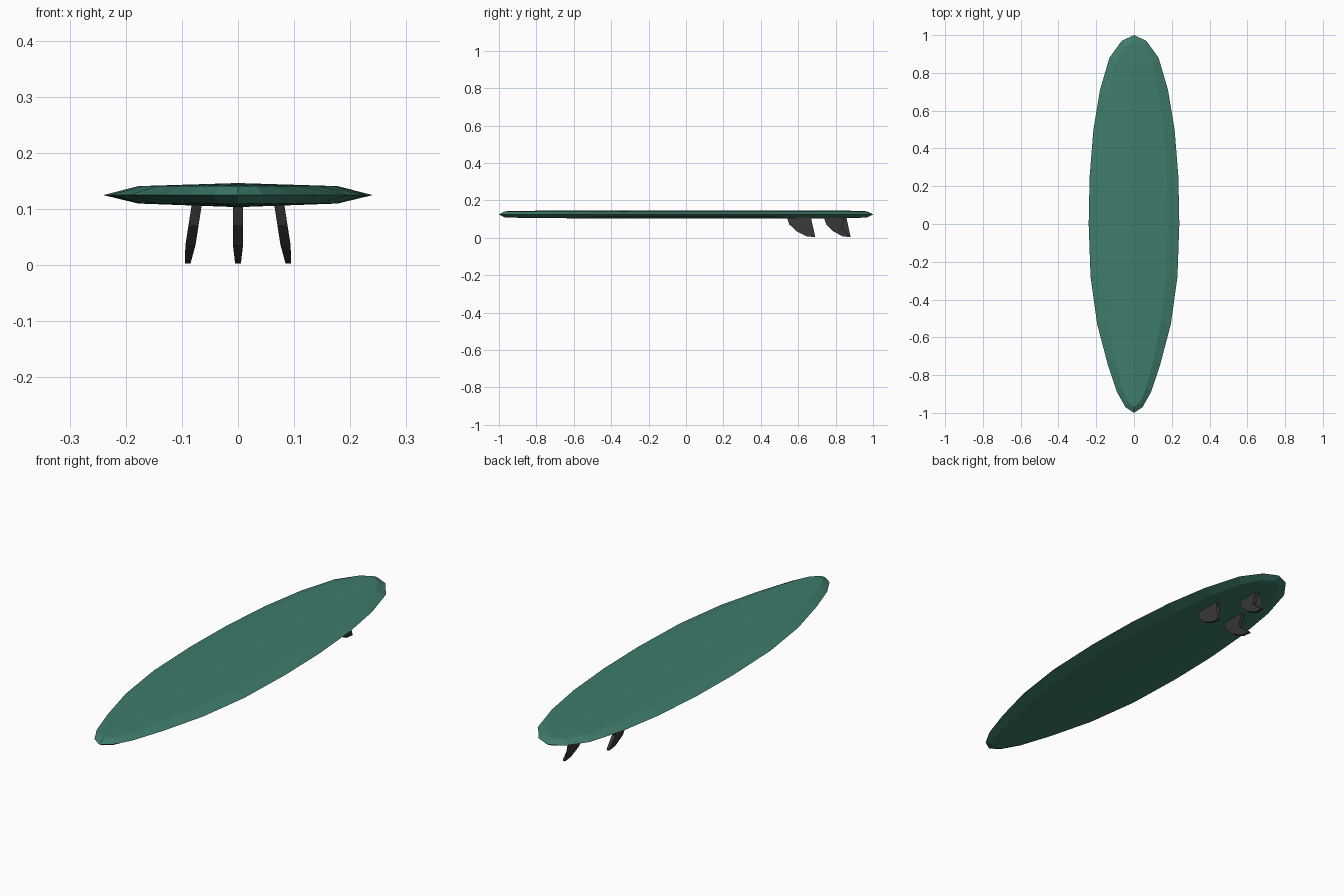
import bpy, bmesh
from mathutils import Vector

if "Cube" in bpy.data.objects:
    bpy.data.objects.remove(bpy.data.objects["Cube"], do_unlink=True)


def material(name, rgb):
    mat = bpy.data.materials.new(name)
    mat.use_nodes = True
    mat.diffuse_color = (*rgb, 1)
    bsdf = next(n for n in mat.node_tree.nodes if n.type == 'BSDF_PRINCIPLED')
    bsdf.inputs["Base Color"].default_value = (*rgb, 1)
    return mat


def finish(bm, name, mat):
    bmesh.ops.remove_doubles(bm, verts=bm.verts, dist=0.0005)
    bmesh.ops.recalc_face_normals(bm, faces=bm.faces)
    mesh = bpy.data.meshes.new(name)
    bm.to_mesh(mesh)
    bm.free()
    mesh.materials.append(mat)
    obj = bpy.data.objects.new(name, mesh)
    bpy.context.collection.objects.link(obj)
    return obj


green = material("sea_green", (0.048, 0.2, 0.15))
charcoal = material("charcoal", (0.038, 0.038, 0.038))

# Board: half outline (half width, y), from nose to tail
OUTLINE = [(0, -1), (0.045, -0.97), (0.09, -0.89), (0.14, -0.74),
           (0.195, -0.53), (0.23, -0.28), (0.24, 0), (0.235, 0.25),
           (0.215, 0.5), (0.18, 0.71), (0.13, 0.88), (0.065, 0.97), (0, 1)]
EDGE_Z = 0.125


def section(w, y):
    """Closed cross-section: pointed rails, bevelled shoulders, crowned spine."""
    crown = 0.016 + 0.0055 * min(1, w / 0.18)
    inner, iy = w * 0.74, y * 0.97
    return [(-w, y, EDGE_Z), (-inner, iy, EDGE_Z + 0.016),
            (0, iy, EDGE_Z + crown), (inner, iy, EDGE_Z + 0.016),
            (w, y, EDGE_Z), (inner, iy, EDGE_Z - 0.015),
            (0, iy, EDGE_Z - crown), (-inner, iy, EDGE_Z - 0.015)]


bm = bmesh.new()
rings = [[bm.verts.new(p) for p in section(w, y)] for w, y in OUTLINE]
for a, b in zip(rings, rings[1:]):
    for i in range(len(a)):
        j = (i + 1) % len(a)
        bm.faces.new((a[i], a[j], b[j], b[i]))
bmesh.ops.dissolve_degenerate(bm, dist=0.0005, edges=bm.edges)
finish(bm, "board", green)

# Fins: swept profile (y along root, z), thinner towards the tip
FIN = [(0, 0.116), (0.015, 0.072), (0.052, 0.036), (0.108, 0.008),
       (0.153, 0.003), (0.153, 0.009), (0.1, 0.052), (0.129, 0.116)]


def fin(name, x, y, length, tilt):
    bm = bmesh.new()
    sides = []
    for s in (-1, 1):
        side = []
        for py, z in FIN:
            half = 0.009 if z > 0.03 else 0.0045 + 0.0045 * z / 0.03
            side.append(bm.verts.new((x + tilt * (0.105 - z) + s * half,
                                      y + py * length, z)))
        sides.append(side)
    a, b = sides
    caps = [bm.faces.new(a), bm.faces.new(b)]
    for i in range(len(a)):
        j = (i + 1) % len(a)
        bm.faces.new((a[i], a[j], b[j], b[i]))
    bmesh.ops.triangulate(bm, faces=caps)
    finish(bm, name, charcoal)


fin("centre_fin", 0, 0.735, 0.94, 0)
for side, s in (("left", 1), ("right", -1)):
    fin(side + "_fin", s * 0.074, 0.537, 1, s * 0.155)
